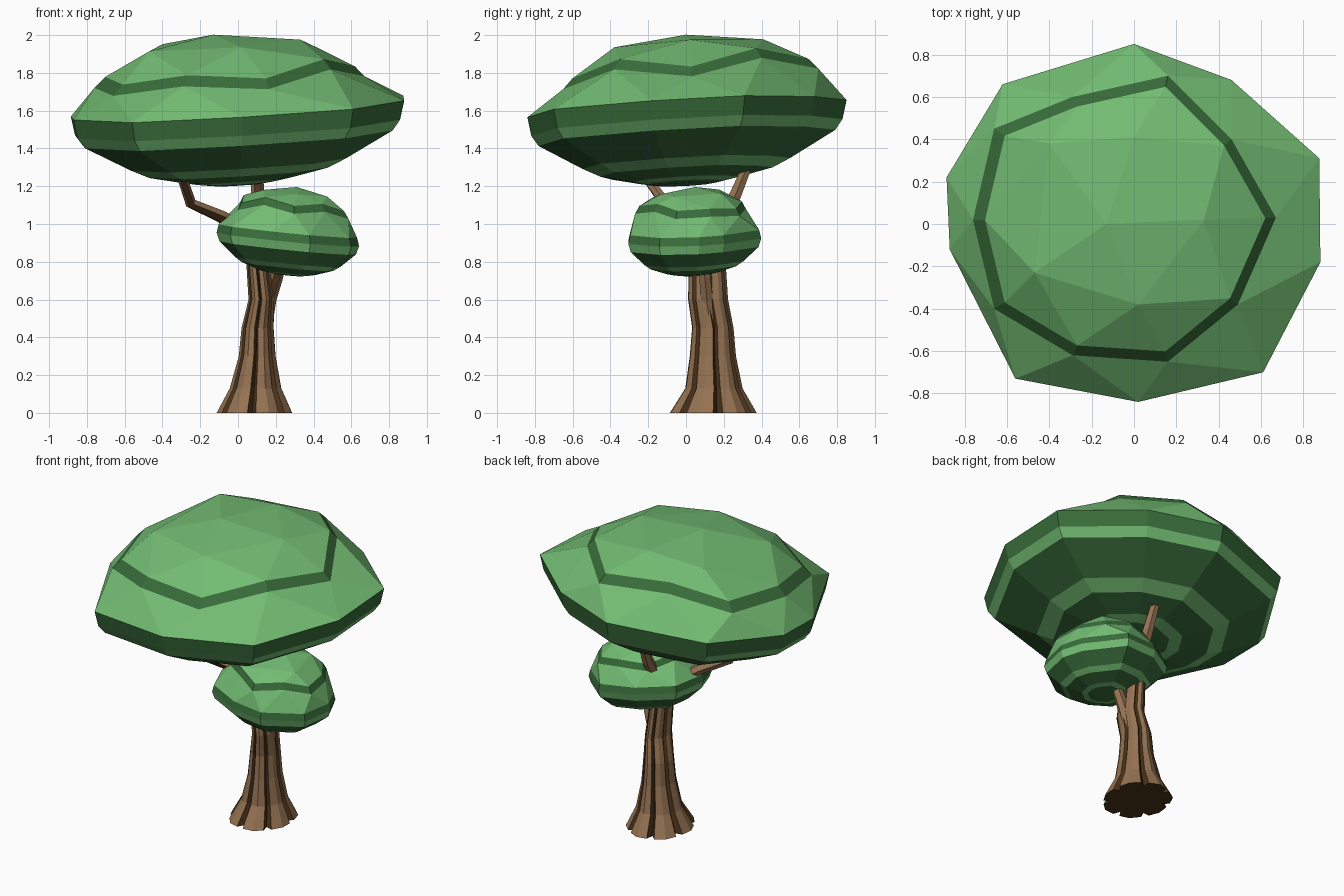
import bpy, bmesh, math
from mathutils import Vector, Matrix

if "Cube" in bpy.data.objects:
    bpy.data.objects.remove(bpy.data.objects["Cube"])


def material(name, rgb):
    m = bpy.data.materials.new(name)
    m.diffuse_color = (*rgb, 1)
    m.use_nodes = True
    m.node_tree.nodes["Principled BSDF"].inputs["Base Color"].default_value = m.diffuse_color
    return m


LEAF = [material("leaf_light", (0.17, 0.50, 0.17)), material("leaf_dark", (0.04, 0.15, 0.042))]
BARK = [material("bark_light", (0.30, 0.17, 0.085)), material("bark_dark", (0.07, 0.032, 0.009))]


def finish(name, bm, mats):
    bmesh.ops.recalc_face_normals(bm, faces=bm.faces[:])
    me = bpy.data.meshes.new(name)
    bm.to_mesh(me)
    bm.free()
    for m in mats:
        me.materials.append(m)
    ob = bpy.data.objects.new(name, me)
    bpy.context.collection.objects.link(ob)
    return ob


def face(bm, verts, mat):
    bm.faces.new(verts).material_index = mat


def bridge(bm, a, b, mat_of):
    n = len(a)
    for i in range(n):
        j = (i + 1) % n
        face(bm, (a[i], a[j], b[j], b[i]), mat_of(i))


# Canopy plan shapes: rim, stripe (with zigzag height) and inner crown points
RIM = [(0, .85), (.46, .68), (.875, .31), (.88, -.18), (.61, -.70),
       (.02, -.84), (-.56, -.73), (-.87, -.12), (-.885, .22), (-.62, .66)]
STRIPE = [(.16, .70, 0), (.46, .40, .055), (.67, .03, -.035), (.49, -.38, .035), (.16, -.65, -.035),
          (-.29, -.62, .005), (-.66, -.40, -.035), (-.76, .02, -.01), (-.66, .45, -.015), (-.29, .60, .045)]
CROWN = [(0, .41), (.33, .02), (.02, -.38), (-.47, -.23), (-.40, .38)]


def canopy(name, centre, size, turn, tilt, heights, zig, lower):
    """heights: apex, crown, stripe top, stripe bottom; lower: (scale, drop, material)."""
    bm = bmesh.new()
    rot = Matrix.Rotation(turn, 2)
    c = Vector(centre)
    h_apex, h_crown, h_top, h_bot = heights

    def vert(x, y, z, s=1.0, lean=1.0):
        p = rot @ Vector((x, y)) * size * s
        lift = (p.x * tilt[0] + p.y * tilt[1]) * lean
        return bm.verts.new(c + Vector((p.x, p.y, z + lift)))

    apex = vert(-.13, 0, h_apex)
    crown = [vert(x, y, h_crown) for x, y in CROWN]
    top = [vert(x, y, h_top + z * zig, .925) for x, y, z in STRIPE]
    bot = [vert(x, y, h_bot + z * zig) for x, y, z in STRIPE]
    # crown facets
    for k in range(5):
        n = (k + 1) % 5
        a, b, d = top[2 * k], top[2 * k + 1], top[(2 * k + 2) % 10]
        for tri in ((apex, crown[k], crown[n]), (crown[k], a, b),
                    (crown[k], b, crown[n]), (crown[n], b, d)):
            face(bm, tri, 0)
    bridge(bm, top, bot, lambda i: 1)
    # upper skirt facets
    ring = [vert(x, y, 0, lower[0][0]) for x, y in RIM]
    for i in range(10):
        j = (i + 1) % 10
        face(bm, (bot[i], ring[i], ring[j]), 0)
        face(bm, (bot[i], ring[j], bot[j]), 0)
    # underside bands
    for s, drop, mat in lower[1:]:
        nxt = [vert(x, y, -drop, s) for x, y in RIM]
        bridge(bm, ring, nxt, lambda i: mat)
        ring = nxt
    face(bm, ring, 1)
    return finish(name, bm, LEAF)


canopy("large_canopy", (0, 0, 1.61), 1.0, 0, (.06, .055), (.40, .345, .22, .165), 1.0,
       [(1, 0, 0), (.975, .10, 1), (.93, .155, 0), (.65, .29, 1), (.54, .335, 0),
        (.33, .375, 1), (.24, .39, 0), (.16, .40, 1)])
canopy("small_canopy", (.26, .03, .965), .42, math.radians(200), (-.10, .04),
       (.235, .205, .145, .105), .5,
       [(.97, 0, 0), (1, .045, 1), (.96, .09, 0), (.74, .165, 1), (.64, .19, 0),
        (.38, .222, 1), (.28, .23, 0), (.18, .235, 1)])

# Grooved trunk: seven ridges with dark grooves, flared at the root
LOBES = 7
PROFILE = [(0, .96), (.38, 1.0), (.74, .96), (.87, .76)]
SECTIONS = [(.09, .14, .205, .235, 0), (.095, .145, .140, .155, .13), (.103, .14, .100, .125, .30),
            (.105, .14, .087, .112, .45), (.125, .115, .070, .108, .60),
            (.105, .11, .062, .100, .80), (.06, .11, .050, .070, .97)]
bm = bmesh.new()
rings = []
for cx, cy, rx, ry, z in SECTIONS:
    ring = []
    for k in range(LOBES):
        for frac, r in PROFILE:
            a = 2 * math.pi * (k + frac) / LOBES + .25
            ring.append(bm.verts.new((cx + rx * r * math.cos(a), cy + ry * r * math.sin(a), z)))
    rings.append(ring)
for a, b in zip(rings, rings[1:]):
    bridge(bm, a, b, lambda i: 1 if i % 4 >= 2 else 0)
face(bm, rings[0], 1)
face(bm, rings[-1], 0)
finish("trunk", bm, BARK)


# Branches: six-sided tapering tubes
def branch(name, path):
    bm = bmesh.new()
    pts = [Vector(p[:3]) for p in path]
    rings = []
    for i, p in enumerate(pts):
        d = pts[min(i + 1, len(pts) - 1)] - pts[max(i - 1, 0)]
        q = Vector((0, 0, 1)).rotation_difference(d)
        rings.append([bm.verts.new(p + q @ Vector((math.cos(t), math.sin(t), 0)) * path[i][3])
                      for t in (math.tau * k / 6 for k in range(6))])
    for a, b in zip(rings, rings[1:]):
        bridge(bm, a, b, lambda i: 1 if i == 4 else 0)
    face(bm, rings[0], 0)
    face(bm, rings[-1], 0)
    finish(name, bm, BARK)


branch("left_branch", [(.08, .09, .84, .045), (.04, .07, .96, .042), (-.09, -.01, 1.04, .035),
                       (-.25, -.11, 1.11, .030), (-.30, -.22, 1.26, .026)])
branch("back_branch", [(.08, .13, .86, .045), (.10, .20, 1.04, .040), (.105, .26, 1.15, .036),
                       (.10, .33, 1.32, .028)])
branch("right_branch", [(.15, .13, .45, .030), (.165, .11, .60, .038), (.205, .10, .72, .034),
                        (.24, .08, .86, .028)])
